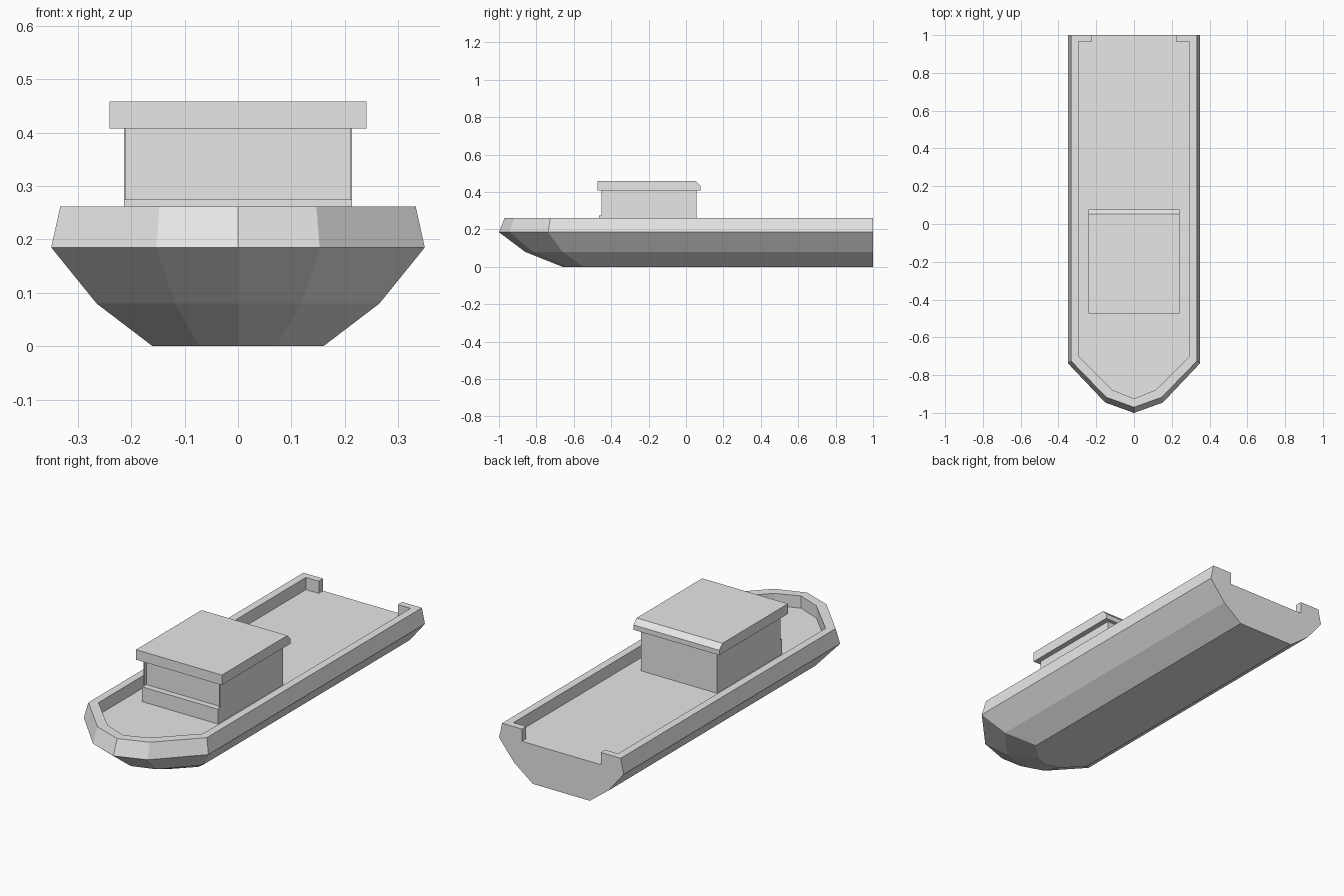
import bpy
import bmesh

cube = bpy.data.objects.get("Cube")
if cube:
    bpy.data.objects.remove(cube, do_unlink=True)

grey = bpy.data.materials.new("light grey")
grey.use_nodes = True
colour = (0.8, 0.8, 0.8, 1)
grey.diffuse_color = colour
grey.node_tree.nodes["Principled BSDF"].inputs["Base Color"].default_value = colour


def loft(name, rings):
    """Closed solid through rings that have equal numbers of points."""
    bm = bmesh.new()
    loops = [[bm.verts.new(p) for p in ring] for ring in rings]
    n = len(loops[0])
    for low, high in zip(loops, loops[1:]):
        for i in range(n):
            j = (i + 1) % n
            bm.faces.new((low[i], low[j], high[j], high[i]))
    bm.faces.new(loops[0])
    bm.faces.new(loops[-1])
    bmesh.ops.recalc_face_normals(bm, faces=bm.faces)
    mesh = bpy.data.meshes.new(name)
    bm.to_mesh(mesh)
    bm.free()
    mesh.materials.append(grey)
    obj = bpy.data.objects.new(name, mesh)
    bpy.context.collection.objects.link(obj)
    return obj


def outline(half, z):
    """Mirror a half plan, given from stern to bow tip, across the keel."""
    other = [(-x, y) for x, y in reversed(half[:-1])]
    return [(x, y, z) for x, y in half + other]


def across(name, profile, x0, x1):
    """Extrude a side profile (y, z) across the boat."""
    return loft(name, [[(x, y, z) for y, z in profile] for x in (x0, x1)])


def box(name, x0, x1, y0, y1, z0, z1):
    return across(name, [(y0, z0), (y1, z0), (y1, z1), (y0, z1)], x0, x1)


# Hull: half width, shoulder y, bow facet corner and bow tip at each height
levels = [
    (0, 0.16, -0.55, 0.072, -0.637, -0.66),
    (0.08, 0.265, -0.66, 0.118, -0.82, -0.86),
    (0.185, 0.35, -0.737, 0.153, -0.945, -1),
    (0.262, 0.333, -0.725, 0.147, -0.917, -0.97),
]
hull = loft("hull", [
    outline([(w, 1), (w, ys), (xm, ym), (0, yt)], z)
    for z, w, ys, xm, ym, yt in levels])

# Sunken deck, open at the stern between two short bulwark returns
deck_z = 0.2
well = [(0.222, 1.1), (0.222, 0.965), (0.294, 0.965),
        (0.294, -0.7), (0.118, -0.877), (0, -0.924)]
cutter = loft("deck_cutter", [outline(well, z) for z in (deck_z, 0.4)])
cutter.hide_render = True
cut = hull.modifiers.new("deck well", "BOOLEAN")
cut.operation = "DIFFERENCE"
cut.solver = "EXACT"
cut.object = cutter
bpy.context.view_layer.objects.active = hull
bpy.ops.object.modifier_apply(modifier=cut.name)
bpy.data.objects.remove(cutter, do_unlink=True)

# Cabin with a recessed front between thin side walls
cabin_w = 0.214
wall = 0.004
box("cabin", wall - cabin_w, cabin_w - wall, -0.435, 0.057, deck_z, 0.41)
for side, s in (("left", 1), ("right", -1)):
    edges = sorted((s * cabin_w, s * (cabin_w - wall)))
    box(side + "_cabin_wall", *edges, -0.452, 0.057, deck_z, 0.41)
box("front_sill", -cabin_w, cabin_w, -0.466, -0.43, deck_z, 0.275)

# Overhanging roof with a chamfered rear edge
across("roof", [(-0.474, 0.408), (0.077, 0.408), (0.077, 0.433),
                (0.052, 0.459), (-0.474, 0.459)], -0.241, 0.241)
